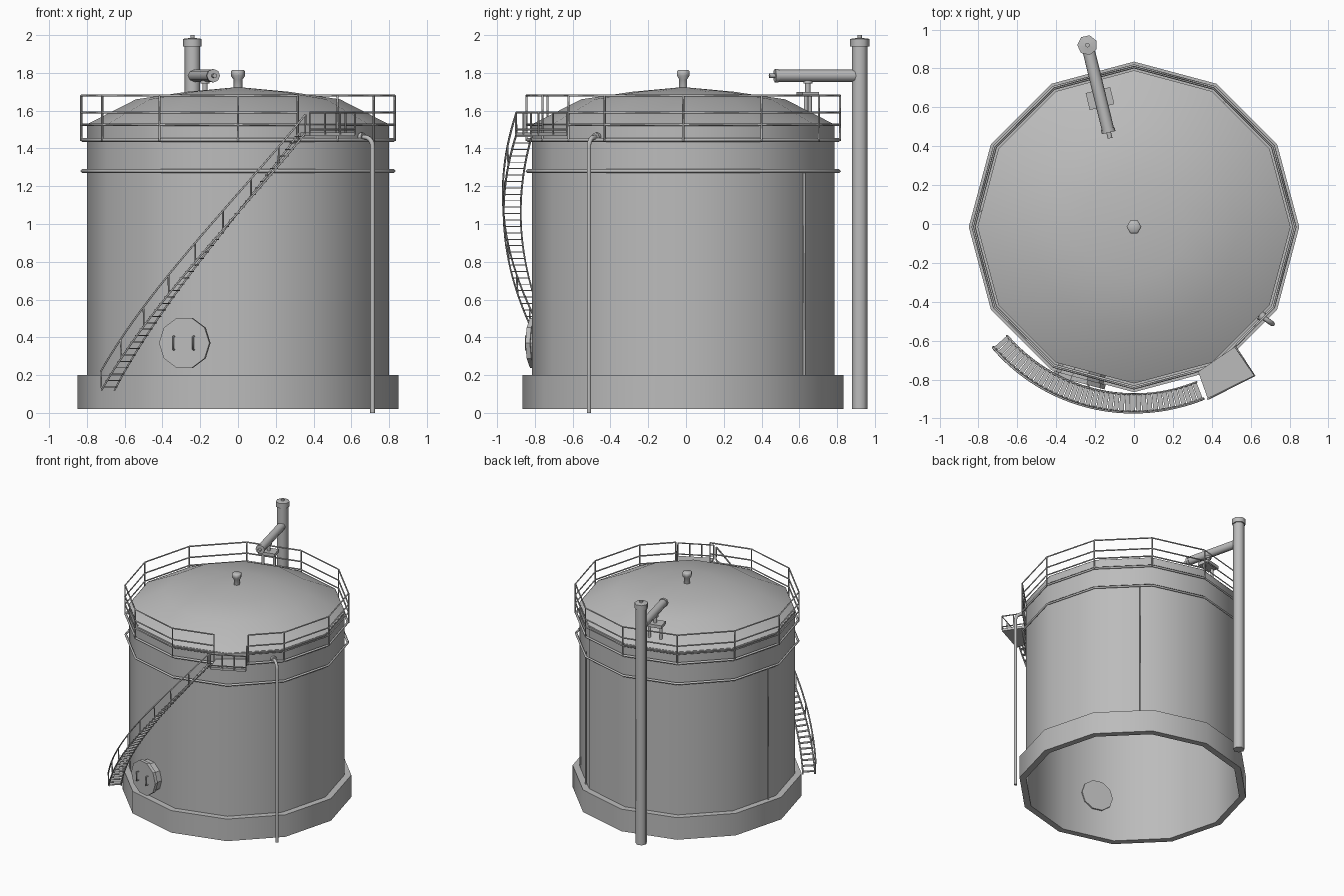
import bpy, bmesh
from math import sin, cos, radians, pi
from mathutils import Vector, Matrix

if "Cube" in bpy.data.objects:
    bpy.data.objects.remove(bpy.data.objects["Cube"])

grey = bpy.data.materials.new("painted_grey_steel")
grey.use_nodes = True
COLOUR = (0.5, 0.5, 0.5, 1)
grey.diffuse_color = COLOUR
grey.node_tree.nodes["Principled BSDF"].inputs["Base Color"].default_value = COLOUR

CY = -0.015          # tank axis offset in y
SIDES = 12


def add_mesh(name, bm, angle=50):
    bmesh.ops.recalc_face_normals(bm, faces=bm.faces)
    me = bpy.data.meshes.new(name)
    bm.to_mesh(me)
    bm.free()
    me.shade_smooth()
    me.set_sharp_from_angle(angle=radians(angle))
    me.materials.append(grey)
    ob = bpy.data.objects.new(name, me)
    bpy.context.collection.objects.link(ob)
    return ob


def lathe(name, profile, sides=SIDES, at=(0, CY, 0), axis=(0, 0, 1), angle=50):
    """Spin a (radius, height) profile about an axis through a point."""
    bm = bmesh.new()
    vs = [bm.verts.new((r, 0, z)) for r, z in profile]
    es = [bm.edges.new(p) for p in zip(vs, vs[1:])]
    bmesh.ops.spin(bm, geom=vs + es, cent=(0, 0, 0), axis=(0, 0, 1),
                   angle=2 * pi, steps=sides)
    bmesh.ops.remove_doubles(bm, verts=bm.verts, dist=1e-4)
    turn = Vector(axis).to_track_quat('Z', 'Y').to_matrix().to_4x4()
    bm.transform(Matrix.Translation(at) @ turn)
    return add_mesh(name, bm, angle)


def tubes(name, paths, r, cyclic=False, res=0):
    """Round bars along point lists."""
    cu = bpy.data.curves.new(name, 'CURVE')
    cu.dimensions = '3D'
    cu.bevel_depth, cu.bevel_resolution, cu.use_fill_caps = r, res, True
    for path in paths:
        sp = cu.splines.new('POLY')
        sp.points.add(len(path) - 1)
        for p, co in zip(sp.points, path):
            p.co = (*co, 1)
        sp.use_cyclic_u = cyclic
    cu.materials.append(grey)
    ob = bpy.data.objects.new(name, cu)
    bpy.context.collection.objects.link(ob)
    return ob


def prism(name, outline, z0, z1):
    bm = bmesh.new()
    f = bm.faces.new([bm.verts.new((x, y, z0)) for x, y in outline])
    up = bmesh.ops.extrude_face_region(bm, geom=[f])['geom']
    bmesh.ops.translate(bm, vec=(0, 0, z1 - z0),
                        verts=[v for v in up if isinstance(v, bmesh.types.BMVert)])
    return add_mesh(name, bm, 30)


def polar(deg, r, z):
    a = radians(deg)
    return Vector((r * cos(a), CY + r * sin(a), z))


def on_gon(deg, r, z):
    """Point on the twelve-sided outline whose corners have radius r."""
    return polar(deg, r * cos(radians(15)) / cos(radians(deg % 30 - 15)), z)


# Tank shell, foundation ring and domed roof
lathe("tank_wall", [(0.8, 0.02), (0.8, 1.53)])
lathe("foundation_ring", [(0.8, 0.02), (0.85, 0.02), (0.85, 0.2), (0.8, 0.2)])
lathe("domed_roof", [(0.805, 1.525), (0.54, 1.66), (0.27, 1.70), (0, 1.725)])

# Stiffening rings
corners = range(0, 360, 30)
tubes("wind_ring", [[on_gon(a, 0.825, 1.28) for a in corners]], 0.01, True)
tubes("walkway_ring", [[on_gon(a, 0.825, 1.445) for a in corners]], 0.01, True)

# Roof railing with a gap at the stair landing
GAP_A, GAP_B = -49, 293
stops = [GAP_A] + list(range(-30, 271, 30)) + [GAP_B]
tubes("roof_rails", [[on_gon(a, 0.83, z) for a in stops]
                     for z in (1.525, 1.59, 1.68)], 0.006)
tubes("roof_rail_posts", [[on_gon(a, 0.83, 1.44), on_gon(a, 0.83, 1.68)]
                          for a in stops], 0.006)

# Thin vertical conduits on the wall
for side, a in (("back", 54), ("side", 174)):
    tubes(side + "_conduit", [[on_gon(a, 0.81, 0.2), on_gon(a, 0.81, 1.28)]], 0.007)

# Curved stair
A0, A1, Z0, Z1, TREADS = -139.5, -68, 0.12, 1.48, 40
R_IN, R_OUT = 0.86, 0.95


def stair(t, r, lift=0):
    return polar(A0 + (A1 - A0) * t, r, Z0 + (Z1 - Z0) * t + lift)


steps = [i / 32 for i in range(33)]
tubes("stair_stringers", [[stair(t, r) for t in steps] for r in (R_IN, R_OUT)], 0.006)
tubes("stair_handrail", [[stair(t, R_OUT + 0.005, 0.1) for t in steps]], 0.006)
tubes("stair_rail_posts", [[stair(i / 8, R_OUT), stair(i / 8, R_OUT + 0.005, 0.1)]
                           for i in range(9)], 0.005)
bm = bmesh.new()
for i in range(TREADS):
    t = (i + 0.5) / TREADS
    c = stair(t, (R_IN + R_OUT) / 2)
    bmesh.ops.create_cube(bm, size=1, matrix=Matrix.Translation(c)
                          @ Matrix.Rotation(radians(A0 + (A1 - A0) * t), 4, 'Z')
                          @ Matrix.Diagonal((R_OUT - R_IN, 0.024, 0.005, 1)))
add_mesh("stair_treads", bm, 30)

# Landing with its guard rail
inner_a, outer_a = Vector((0.33, -0.76)), Vector((0.38, -0.90))
outer_b, inner_b = Vector((0.62, -0.78)), Vector((0.52, -0.63))
prism("landing_floor", [inner_a, outer_a, outer_b, inner_b], 1.465, 1.485)
edge = [outer_a, outer_b, inner_b]
tubes("landing_rails", [[(*p, z) for p in edge] for z in (1.50, 1.59)], 0.005)
posts = [outer_a.lerp(outer_b, k / 3) for k in range(4)]
posts += [outer_b.lerp(inner_b, k / 2) for k in (1, 2)]
tubes("landing_posts", [[(*p, 1.475), (*p, 1.59)] for p in posts], 0.005)

# Round manhole with two handles
face = Vector((-0.285, -0.815, 0.37))
out = Vector((cos(radians(-105)), sin(radians(-105)), 0))
side = Vector((-out.y, out.x, 0))
lathe("manhole_cover", [(0, -0.085), (0.125, -0.085), (0.125, -0.025), (0.138, -0.025),
                        (0.138, 0), (0, 0)], 10, face, out, 30)
handles = []
for s in (-1, 1):
    base = face + side * s * 0.066
    inward = side * -s * 0.012
    handles.append([base + inward + Vector((0, 0, -0.035)),
                    base + inward + out * 0.02 + Vector((0, 0, -0.035)),
                    base + inward + out * 0.02 + Vector((0, 0, 0.035)),
                    base + inward + Vector((0, 0, 0.035))])
tubes("manhole_handles", handles, 0.005)

# Drain pipe with a bend into the wall
bend = [polar(-35, 0.87 - 0.05 * (1 - cos(radians(k))), 1.41 + 0.05 * sin(radians(k)))
        for k in range(0, 91, 18)]
tubes("drain_pipe", [[polar(-35, 0.87, 0)] + bend + [polar(-35, 0.76, 1.46)]], 0.013, res=1)
lathe("drain_flange", [(0, 0), (0.024, 0), (0.024, 0.02), (0, 0.02)], 8,
      polar(-35, 0.79, 1.46), polar(-35, 1, 0) - polar(0, 0, 0))

# Centre roof vent
lathe("roof_vent", [(0.024, 1.70), (0.024, 1.765), (0.038, 1.785), (0.038, 1.808),
                    (0.03, 1.815), (0, 1.815)], 6, angle=65)

# Tall vent stack
STACK = Vector((-0.24, 0.92, 0))
lathe("vent_stack", [(0, 0.02), (0.043, 0.02), (0.043, 1.94), (0.052, 1.94), (0.052, 1.98),
                     (0.012, 1.985), (0.012, 2.0), (0, 2.0)], 7, STACK, angle=60)

# Branch pipe from the stack over the roof
start = STACK + Vector((0, 0, 1.785))
end = Vector((-0.13, 0.47, 1.785))
along = (end - start).normalized()
length = (end - start).length
lathe("branch_pipe", [(0, 0), (0.032, 0), (0.032, length - 0.02), (0.036, length - 0.02),
                      (0.036, length), (0.012, length), (0.012, length + 0.03),
                      (0, length + 0.03)], 8, start, along)

# Branch support: plate, stem and two legs
mid = Vector((-0.175, 0.645))
u = along.xy
v = Vector((-u.y, u.x))
prism("support_plate", [mid + u * a * 0.045 + v * b * 0.065
                        for a, b in ((1, 1), (-1, 1), (-1, -1), (1, -1))], 1.675, 1.70)
lathe("support_stem", [(0.014, 1.69), (0.014, 1.745), (0.024, 1.745), (0.024, 1.76), (0, 1.76)],
      8, (mid.x, mid.y, 0))
legs = [mid + v * s * 0.045 for s in (-1, 1)]
tubes("support_legs", [[(*p, 1.57), (*p, 1.68)] for p in legs], 0.012, res=1)
